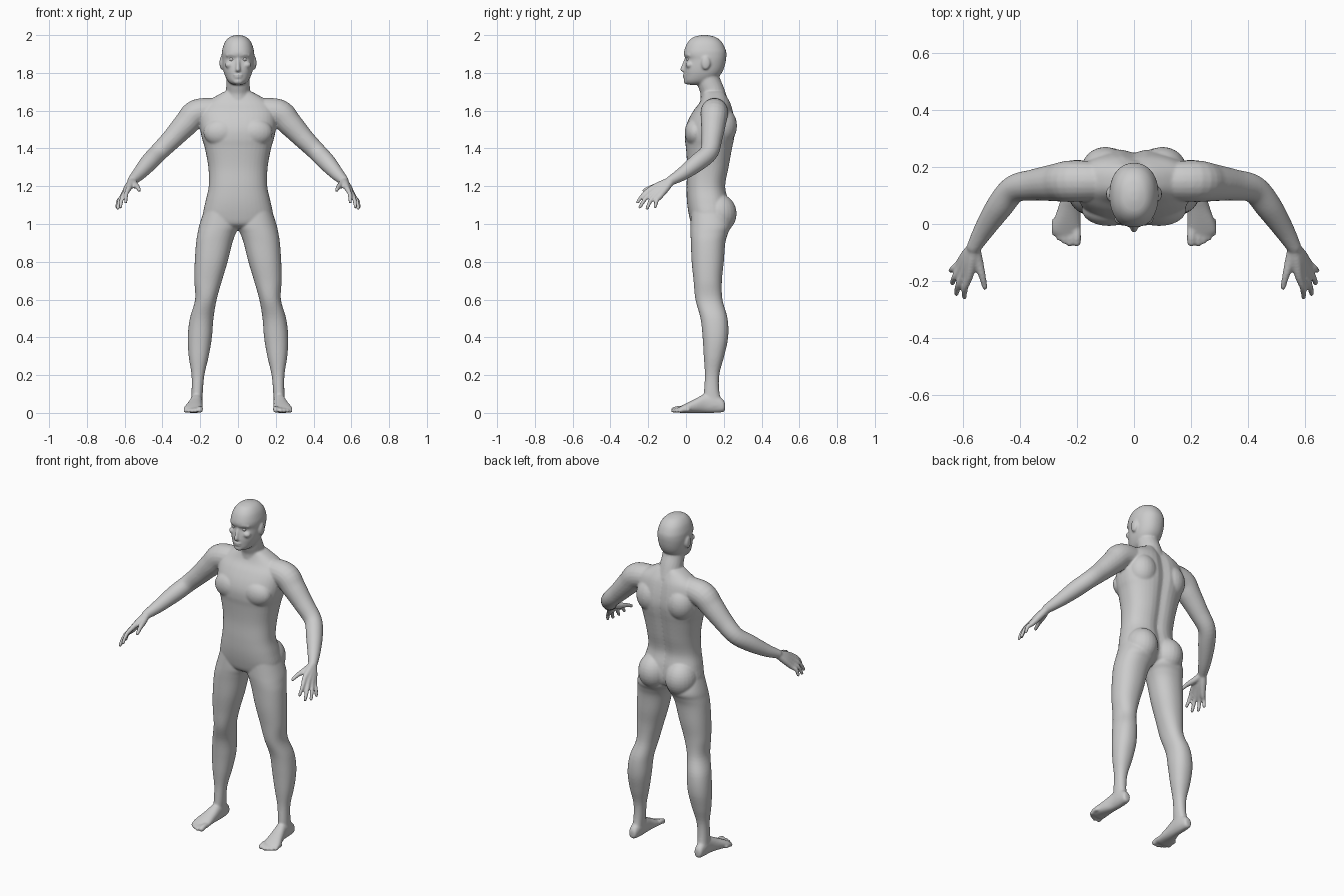
import bpy, bmesh
from math import sin, cos, pi, exp, copysign
from mathutils import Vector, Matrix

bm = bmesh.new()


def smooth_rows(rows, steps=5):
    """Catmull-Rom interpolation of rows of numbers."""
    out = []
    for i in range(len(rows) - 1):
        a, b = rows[max(i - 1, 0)], rows[i]
        c, d = rows[i + 1], rows[min(i + 2, len(rows) - 1)]
        for s in range(steps):
            t = s / steps
            out.append([0.5 * (2 * q + (r - p) * t + (2 * p - 5 * q + 4 * r - w) * t * t
                               + (3 * q - p - 3 * r + w) * t ** 3)
                        for p, q, r, w in zip(a, b, c, d)])
    return out + [list(rows[-1])]


def skin(rings, side=1, n=2.0, count=40):
    """Closed tube through rings given as (centre, u axis, v axis)."""
    def power(x):
        return copysign(abs(x) ** (2 / n), x)
    loops = []
    for c, u, v in rings:
        loop = []
        for k in range(count):
            a = 2 * pi * k / count
            p = c + u * power(cos(a)) + v * power(sin(a))
            loop.append(bm.verts.new((p.x * side, p.y, p.z)))
        loops.append(loop)
    for lo, hi in zip(loops, loops[1:]):
        for k in range(count):
            j = (k + 1) % count
            bm.faces.new((lo[k], lo[j], hi[j], hi[k]))
    bm.faces.new(loops[0])
    bm.faces.new(loops[-1])
    return [v for loop in loops for v in loop]


def loft(rows, axis="z", side=1, n=2.2):
    """Rows are (position, x min, x max, other min, other max)."""
    rings = []
    for t, x0, x1, b0, b1 in smooth_rows(rows):
        x, b, rx, rb = (x0 + x1) / 2, (b0 + b1) / 2, (x1 - x0) / 2, (b1 - b0) / 2
        if axis == "z":
            rings.append((Vector((x, b, t)), Vector((rx, 0, 0)), Vector((0, rb, 0))))
        else:
            rings.append((Vector((x, t, b)), Vector((rx, 0, 0)), Vector((0, 0, rb))))
    return skin(rings, side, n)


def tube(points, side=1):
    """Round-ended limb through points (x, y, z, radius)."""
    rows = smooth_rows(points)
    pts = [Vector(r[:3]) for r in rows]
    rad = [r[3] for r in rows]
    head, tail = (pts[0] - pts[1]).normalized(), (pts[-1] - pts[-2]).normalized()
    caps = [(sin(a), cos(a)) for a in (0.4, 0.8, 1.2, 1.5)]
    front = [(pts[0] + head * rad[0] * s, rad[0] * c) for s, c in reversed(caps)]
    back = [(pts[-1] + tail * rad[-1] * s, rad[-1] * c) for s, c in caps]
    line = front + list(zip(pts, rad)) + back
    rings = []
    for i, (p, r) in enumerate(line):
        t = line[min(i + 1, len(line) - 1)][0] - line[max(i - 1, 0)][0]
        u = t.cross(Vector((1, 0, 1))).normalized()
        rings.append((p, u * r, t.normalized().cross(u) * r))
    skin(rings, side, 2, 20)


def ball(centre, radii, side=1):
    m = Matrix.Translation((centre[0] * side, centre[1], centre[2])) @ Matrix.Diagonal((*radii, 1))
    bmesh.ops.create_uvsphere(bm, u_segments=24, v_segments=16, radius=1, matrix=m)


# torso with a spine groove
torso = [(1.70, .075, .09, .205), (1.675, .12, .085, .22), (1.64, .175, .07, .238),
         (1.60, .2, .04, .25), (1.55, .203, .012, .26), (1.5, .2, -.004, .264),
         (1.45, .19, -.006, .258), (1.4, .175, 0, .248), (1.3, .157, .006, .23),
         (1.2, .155, .003, .212), (1.12, .172, .005, .228), (1.05, .185, .015, .235),
         (1.0, .17, .03, .22), (.978, .1, .06, .18)]
for v in loft([(z, -w, w, f, b) for z, w, f, b in torso], n=2.4):
    if v.co.y > .15:
        v.co.y -= .015 * exp(-(v.co.x / .03) ** 2)

# neck and head
tube([(0, .15, 1.64, .075), (0, .14, 1.70, .065), (0, .122, 1.75, .062), (0, .11, 1.80, .06)])
head = [(2.0, .015, .08, .115), (1.988, .047, .037, .16), (1.96, .071, .008, .192),
        (1.92, .084, -.009, .211), (1.895, .086, -.011, .214), (1.872, .085, -.001, .212),
        (1.84, .082, -.007, .206), (1.81, .077, -.010, .195), (1.785, .069, -.009, .178),
        (1.76, .056, -.008, .15), (1.744, .04, .0, .115), (1.737, .02, .015, .08)]
loft([(z, -w, w, f, b) for z, w, f, b in head])

# nose, lips and chin
tube([(0, .002, 1.88, .008), (0, -.010, 1.845, .010), (0, -.019, 1.818, .012)])
ball((0, -.008, 1.812), (.019, .012, .009))
ball((0, -.007, 1.789), (.025, .011, .006))
ball((0, -.006, 1.777), (.021, .011, .006))
ball((0, .004, 1.755), (.026, .016, .016))

for s in (1, -1):
    # brow, cheek and ear
    tube([(.012, -.003, 1.893, .008), (.035, .002, 1.898, .008), (.058, .018, 1.893, .008)], s)
    ball((.045, .018, 1.842), (.025, .02, .018), s)
    ball((.087, .105, 1.853), (.011, .024, .037), s)

    # chest and buttock muscles
    ball((.088, .05, 1.485), (.095, .057, .075), s)
    ball((.09, .17, 1.055), (.09, .098, .105), s)
    ball((.1, .19, 1.52), (.085, .08, .1), s)

    # shoulder and arm
    tube([(.10, .15, 1.60, .067), (.215, .15, 1.588, .073), (.275, .145, 1.53, .066),
          (.35, .137, 1.45, .055), (.42, .122, 1.38, .049), (.472, .06, 1.325, .047),
          (.525, -.02, 1.265, .036), (.56, -.08, 1.23, .026)], s)

    # fingers and palm: each finger starts at the wrist
    for knuckle, tip in (((.578, -.185, 1.187), (.594, -.256, 1.116)),
                         ((.596, -.176, 1.168), (.622, -.244, 1.090)),
                         ((.608, -.160, 1.153), (.636, -.206, 1.083)),
                         ((.613, -.140, 1.143), (.641, -.163, 1.091))):
        k, t = Vector(knuckle), Vector(tip)
        w = Vector((.558, -.075, 1.232))
        base = w.lerp(k, .5)
        mid = k.lerp(t, .5) + Vector((.006, -.004, .006))
        tube([(*w, .02), (*base, .02), (*k, .0145), (*mid, .0115), (*t, .0095)], s)
    tube([(.557, -.08, 1.228, .018), (.546, -.13, 1.208, .018),
          (.532, -.18, 1.196, .013), (.522, -.222, 1.178, .010)], s)

    # leg
    loft([(1.12, .0, .163, .03, .21), (1.0, -.01, .203, .024, .238), (.95, .012, .214, .024, .222),
          (.9, .03, .222, .026, .208), (.8, .055, .229, .03, .2), (.7, .085, .231, .04, .19),
          (.6, .113, .227, .05, .193), (.5, .13, .255, .077, .22), (.4, .138, .266, .088, .223),
          (.3, .155, .261, .094, .202), (.2, .178, .246, .1, .176), (.1, .187, .246, .094, .178),
          (.04, .19, .25, .09, .2)], side=s)

    # foot and toes
    loft([(.207, .205, .235, .015, .05), (.195, .195, .245, .004, .072), (.15, .188, .249, 0, .1),
          (.1, .187, .253, 0, .1), (.05, .187, .268, 0, .075), (0, .186, .285, 0, .05),
          (-.03, .188, .286, 0, .034), (-.045, .195, .262, .005, .026)], "y", s)
    for x, y, r in ((.201, -.064, .0155), (.225, -.068, .0115), (.244, -.060, .011),
                    (.262, -.049, .0105), (.278, -.033, .0105)):
        tube([(x, y + .045, r + .006, r), (x, y + .02, r + .006, r), (x, y, r, r)], s)

bmesh.ops.recalc_face_normals(bm, faces=bm.faces[:])
mesh = bpy.data.meshes.new("body")
bm.to_mesh(mesh)
bm.free()
body = bpy.data.objects.new("body", mesh)
bpy.context.collection.objects.link(body)

# fuse all the parts into one smooth skin
fuse = body.modifiers.new("fuse", "REMESH")
fuse.mode = "VOXEL"
fuse.voxel_size = .0055
fuse.use_smooth_shade = True
relax = body.modifiers.new("relax", "SMOOTH")
relax.factor = .5
relax.iterations = 7

# eyes
for name, s in (("left_eye", 1), ("right_eye", -1)):
    bpy.ops.mesh.primitive_uv_sphere_add(segments=24, ring_count=16, radius=.013,
                                         location=(.033 * s, .014, 1.873))
    bpy.context.object.name = name
    bpy.ops.object.shade_smooth()
